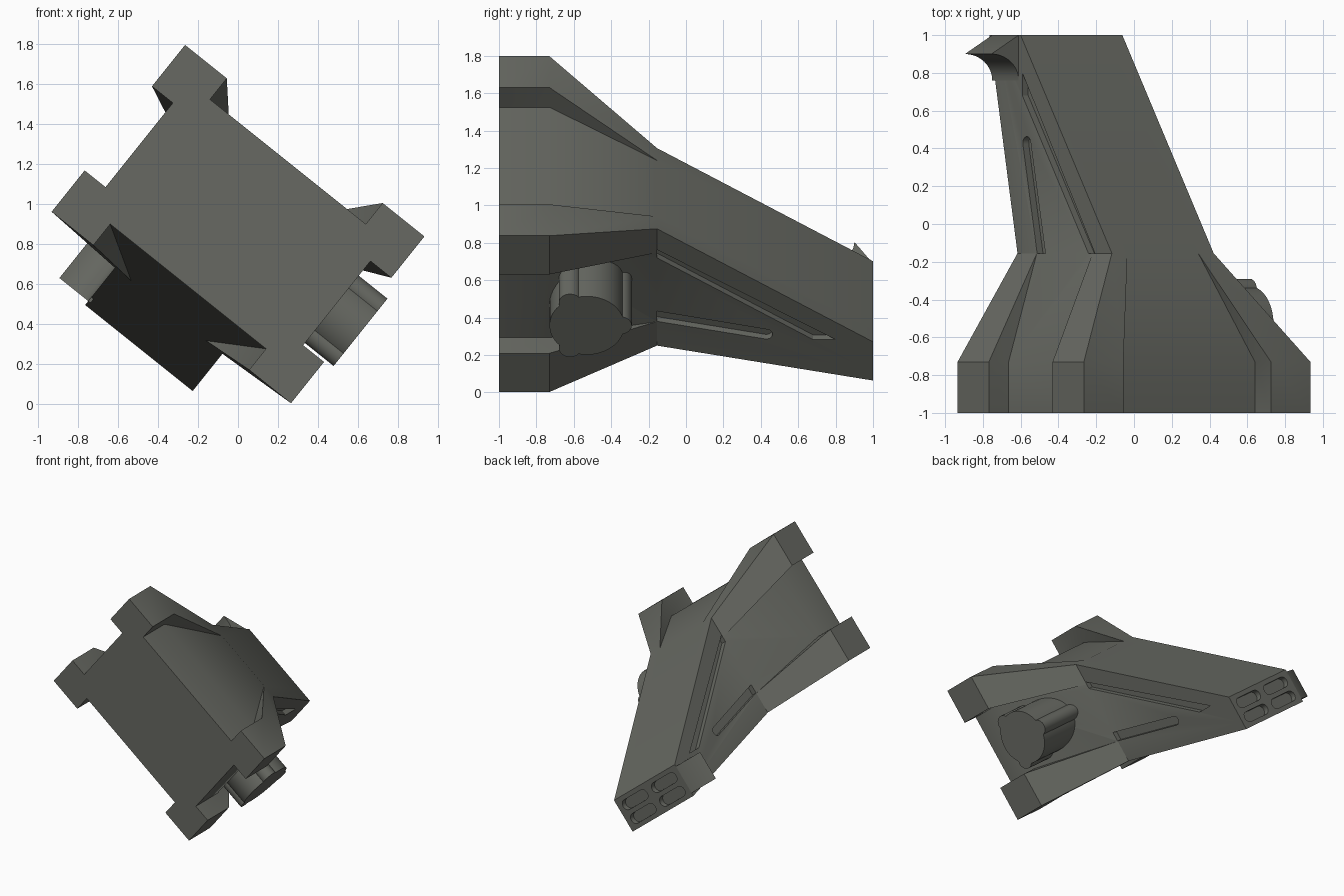
import bpy, bmesh, math
from mathutils import Matrix

if "Cube" in bpy.data.objects:
    bpy.data.objects.remove(bpy.data.objects["Cube"])

TILT = math.radians(38.66)          # whole model leans about the y axis
FRAME = Matrix.Translation((0, 0, 0.9)) @ Matrix.Rotation(TILT, 4, 'Y')

paint = bpy.data.materials.new("dark_olive_grey")
paint.diffuse_color = (0.135, 0.14, 0.122, 1)
paint.use_nodes = True
paint.node_tree.nodes["Principled BSDF"].inputs["Base Color"].default_value = paint.diffuse_color


def make(name, bm):
    bmesh.ops.remove_doubles(bm, verts=bm.verts, dist=1e-4)
    bmesh.ops.recalc_face_normals(bm, faces=bm.faces)
    me = bpy.data.meshes.new(name)
    bm.to_mesh(me)
    bm.free()
    me.materials.append(paint)
    ob = bpy.data.objects.new(name, me)
    bpy.context.collection.objects.link(ob)
    ob.matrix_world = FRAME
    return ob


def loft(name, rings):
    bm = bmesh.new()
    rows = [[bm.verts.new(p) for p in r] for r in rings]
    n = len(rows[0])
    for a, b in zip(rows, rows[1:]):
        for i in range(n):
            j = (i + 1) % n
            bm.faces.new((a[i], a[j], b[j], b[i]))
    bm.faces.new(rows[0])
    bm.faces.new(rows[-1])
    return make(name, bm)


def section(y, w, h, iu, iv, cu, cv, mid=0.0):
    """Rectangle w x h (half sizes) with corner blocks over a core cu x cv."""
    quad = [(cu, iv), (w, iv), (w, h), (iu, h), (iu, cv)]
    pts = []
    for su, sv in ((1, 1), (-1, 1), (-1, -1), (1, -1)):
        q = quad if su * sv > 0 else quad[::-1]
        pts += [(su * u, y, mid + sv * v) for u, v in q]
    return pts


def stadium(cx, cy, length, r, seg=8):
    pts = []
    for s, a0 in ((1, -90), (-1, 90)):
        for k in range(seg + 1):
            a = math.radians(a0 + 180 * k / seg)
            pts.append((cx + s * (length / 2 - r) + r * math.cos(a), cy + r * math.sin(a)))
    return pts


def smooth(ob):
    bpy.ops.object.select_all(action='DESELECT')
    ob.select_set(True)
    bpy.context.view_layer.objects.active = ob
    bpy.ops.object.shade_smooth_by_angle(angle=math.radians(30))


# Hull: straight block with corner lugs, tapering to a waist, then a thin tail
hull = loft("hull", [
    section(-1.0, .768, .535, .50, .27, .634, .40),
    section(-.73, .768, .535, .50, .27, .634, .40),
    section(-.155, .345, .40, .24, .236, .345, .40, -.156),
    section(1.0, .345, .1325, .24, .078, .345, .1325, -.6625),
])

# Cutters for the tail recesses
cutters = []
for s in (-1, 1):
    def side_cut(name, pts):
        cutters.append(loft(name, [[(s * u, y, v) for y, v in pts] for u in (.305, .45)]))
    # slanted channel below the upper edge
    side_cut("channel_cutter", [(-.155, .10), (.80, -.515), (.68, -.515), (-.155, .045)])
    # round-ended lower slot
    tip = [(.43 + .033 * math.cos(a), -.478 + .033 * math.sin(a))
           for a in [math.radians(78 - 22.5 * k) for k in range(9)]]
    side_cut("slot_cutter", [(-.155, -.32)] + tip + [(-.155, -.39)])
    # pair of vents in the tail end
    for t in (-1, 1):
        pts = stadium(s * .165, -.6625 + t * .058, .27, .04)
        cutters.append(loft("vent_cutter", [[(u, y, v) for u, v in pts] for y in (.96, 1.1)]))

bpy.context.view_layer.objects.active = hull
for c in cutters:
    m = hull.modifiers.new("cut", 'BOOLEAN')
    m.operation, m.solver, m.object = 'DIFFERENCE', 'EXACT', c
    bpy.ops.object.modifier_apply(modifier=m.name)
    bpy.data.objects.remove(c)
smooth(hull)

# Hooked fin on one side of the tail
fin = [(-.33, 1.0), (-.345, 1.0), (-.53, .90)]
for k in range(1, 11):
    a = math.radians(9 * k)
    fin.append((-.53 + .185 * math.sin(a), .76 + .14 * math.cos(a)))
fin.append((-.33, .76))
smooth(loft("hook_fin", [[(u, y, v) for u, y in fin] for v in (-.77, -.546)]))


# Drum with three small rods around its rim, on the other side
def rod(name, y, v, r, seg):
    ring = [(y + r * math.cos(2 * math.pi * k / seg), v + r * math.sin(2 * math.pi * k / seg))
            for k in range(seg)]
    smooth(loft(name, [[(u, a, b) for a, b in ring] for u in (.33, .818)]))


rod("drum", -.53, -.04, .20, 40)
for k in range(3):
    a = 2 * math.pi * k / 3
    rod("drum_rod", -.53 + .18 * math.cos(a), -.04 + .18 * math.sin(a), .06, 20)
